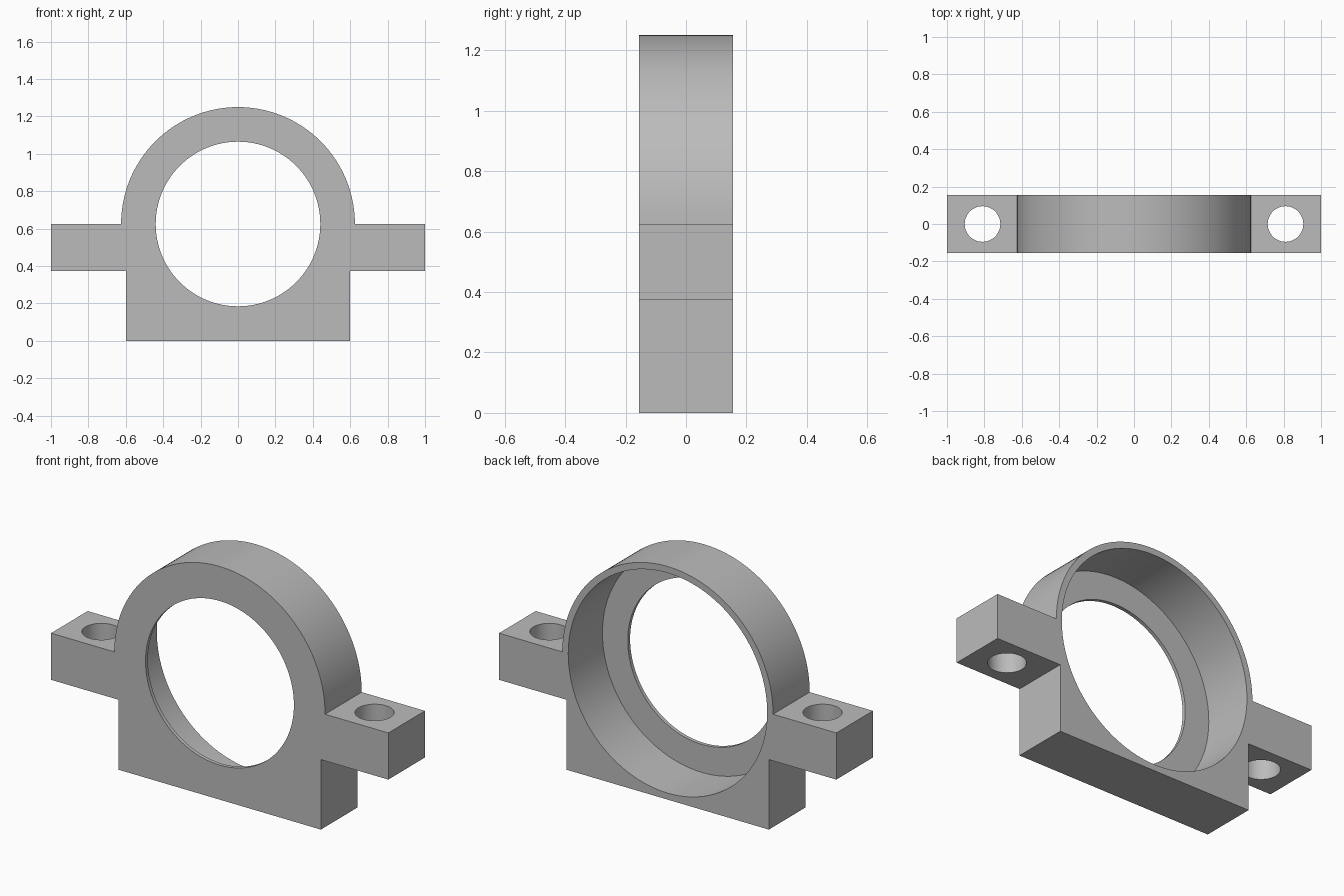
import bpy, bmesh, math

cube = bpy.data.objects.get("Cube")
if cube:
    bpy.data.objects.remove(cube, do_unlink=True)

DEPTH = 0.31
RADIUS = 0.625          # outer arch, also its centre height
BASE, ARM_LOW = 0.6, 0.375
LIP = 0.02              # thin front flange around the opening
SEGMENTS = 128

grey = bpy.data.materials.new("plain grey")
grey.use_nodes = True
colour = (0.5, 0.5, 0.5, 1)
grey.diffuse_color = colour
grey.node_tree.nodes["Principled BSDF"].inputs["Base Color"].default_value = colour


def extruded(name, outline):
    """Extrude an x-z outline through the full depth."""
    bm = bmesh.new()
    face = bm.faces.new([bm.verts.new((x, -DEPTH / 2, z)) for x, z in outline])
    moved = bmesh.ops.extrude_face_region(bm, geom=[face])["geom"]
    bmesh.ops.translate(bm, vec=(0, DEPTH, 0),
                        verts=[v for v in moved if isinstance(v, bmesh.types.BMVert)])
    bmesh.ops.recalc_face_normals(bm, faces=bm.faces)
    mesh = bpy.data.meshes.new(name)
    bm.to_mesh(mesh)
    bm.free()
    obj = bpy.data.objects.new(name, mesh)
    bpy.context.collection.objects.link(obj)
    return obj


def drill(target, radius, depth, location, along_y=False):
    """Cut a round hole, then discard the cutter."""
    bpy.ops.mesh.primitive_cylinder_add(
        vertices=SEGMENTS, radius=radius, depth=depth, location=location,
        rotation=(math.pi / 2 if along_y else 0, 0, 0))
    cutter = bpy.context.object
    cutter.hide_render = True
    cutter.data.materials.append(grey)
    cut = target.modifiers.new("hole", 'BOOLEAN')
    cut.operation, cut.solver, cut.object = 'DIFFERENCE', 'EXACT', cutter
    bpy.context.view_layer.objects.active = target
    bpy.ops.object.modifier_apply(modifier=cut.name)
    bpy.data.objects.remove(cutter, do_unlink=True)


# Housing outline: base block, side arms and arched top
right_side = [(BASE, 0), (BASE, ARM_LOW), (1, ARM_LOW), (1, RADIUS)]
half = SEGMENTS // 2
arch = [(RADIUS * math.cos(math.pi * i / half), RADIUS + RADIUS * math.sin(math.pi * i / half))
        for i in range(half + 1)]
left_side = [(-x, z) for x, z in reversed(right_side)]
housing = extruded("bearing_housing", right_side + arch + left_side)
housing.data.materials.append(grey)

# Round opening, and the wider seat recessed from the back
drill(housing, 0.44, 1, (0, 0, RADIUS), along_y=True)
drill(housing, 0.59, 1, (0, LIP - DEPTH / 2 + 0.5, RADIUS), along_y=True)

# Bolt holes through the arms
for side in (-1, 1):
    drill(housing, 0.095, 1, (side * 0.81, 0, 0.5))

bpy.ops.object.select_all(action='DESELECT')
housing.select_set(True)
bpy.context.view_layer.objects.active = housing
bpy.ops.object.shade_smooth_by_angle(angle=math.radians(30))
